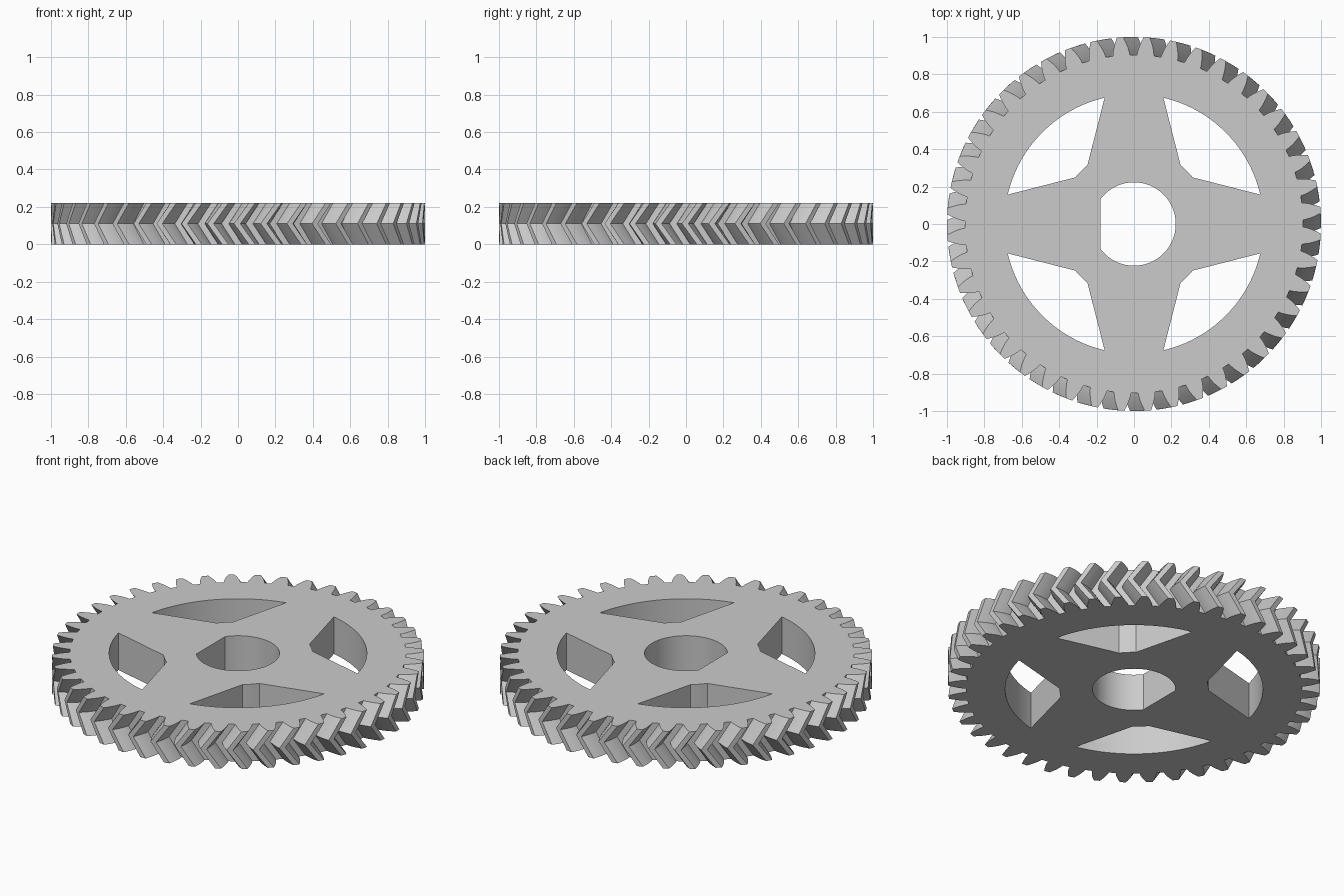
import bpy, bmesh
from math import pi, sin, cos, tan, acos, sqrt, radians, atan2

cube = bpy.data.objects.get("Cube")
if cube:
    bpy.data.objects.remove(cube, do_unlink=True)

TEETH = 44
HEIGHT = 0.22
TIP_R = 1.0
PITCH_R = TIP_R / (1 + 2 / TEETH)
ROOT_R = PITCH_R - 1.2 * (TIP_R - PITCH_R)
BASE_R = PITCH_R * cos(radians(20))
TWIST = radians(200 / TEETH)      # clockwise turn of the middle layer
PHASE = pi / TEETH + radians(0.2)


def polar(r, a):
    return (r * cos(a), r * sin(a))


def involute(r):
    a = acos(BASE_R / r)
    return tan(a) - a


def tooth_half_angle(r):
    return pi / (2 * TEETH) + involute(PITCH_R) - involute(r)


def gear_outline():
    steps = 5
    radii = [ROOT_R + (TIP_R - ROOT_R) * i / steps for i in range(steps + 1)]
    points = []
    for t in range(TEETH):
        mid = PHASE + 2 * pi * t / TEETH
        points += [polar(r, mid - tooth_half_angle(r)) for r in radii]
        points += [polar(r, mid + tooth_half_angle(r)) for r in reversed(radii)]
    return points


def arc(r, start, end, count):
    return [polar(r, start + (end - start) * i / count) for i in range(count + 1)]


def bore_outline():
    r, flat = 0.223, 0.178
    end = pi - acos(flat / r)
    return arc(r, -end, end, 72)


def window_outline(turn):
    # Outer arc under the rim, straight spoke sides, short arc round the hub
    rim, hub = 0.693, 0.401
    a, b = atan2(0.157, 0.675), atan2(0.25, 0.315)
    return (arc(rim, turn + a, turn + pi / 2 - a, 32)
            + arc(hub, turn + pi / 2 - b, turn + b, 3))


def add_walls(bm, outline, layers):
    """Stack copies of an outline at (z, turn) layers; return the end edge loops."""
    rings = []
    for z, turn in layers:
        c, s = cos(turn), sin(turn)
        rings.append([bm.verts.new((x * c - y * s, x * s + y * c, z))
                      for x, y in outline])
    n = len(outline)
    for low, high in zip(rings, rings[1:]):
        for i in range(n):
            j = (i + 1) % n
            bm.faces.new((low[i], low[j], high[j], high[i]))
    return [[bm.edges.get((ring[i], ring[(i + 1) % n])) for i in range(n)]
            for ring in (rings[0], rings[-1])]


bm = bmesh.new()
flat_layers = [(0, 0), (HEIGHT, 0)]
chevron_layers = [(0, 0), (HEIGHT / 2, -TWIST), (HEIGHT, 0)]

# Toothed rim, bore and four spoke windows
loops = [add_walls(bm, gear_outline(), chevron_layers),
         add_walls(bm, bore_outline(), flat_layers)]
for k in range(4):
    loops.append(add_walls(bm, window_outline(k * pi / 2), flat_layers))

# Bottom and top faces, filled around the holes
for side, normal in ((0, (0, 0, -1)), (1, (0, 0, 1))):
    edges = [e for pair in loops for e in pair[side]]
    bmesh.ops.triangle_fill(bm, edges=edges, use_beauty=True, normal=normal)
bmesh.ops.recalc_face_normals(bm, faces=bm.faces[:])

mesh = bpy.data.meshes.new("herringbone_gear")
bm.to_mesh(mesh)
bm.free()
gear = bpy.data.objects.new("herringbone_gear", mesh)
bpy.context.collection.objects.link(gear)

# Plain grey material
grey = bpy.data.materials.new("light_grey")
grey.use_nodes = True
colour = (0.6, 0.6, 0.6, 1)
grey.diffuse_color = colour
grey.node_tree.nodes["Principled BSDF"].inputs["Base Color"].default_value = colour
mesh.materials.append(grey)

bpy.ops.object.select_all(action='DESELECT')
gear.select_set(True)
bpy.context.view_layer.objects.active = gear
bpy.ops.object.shade_smooth_by_angle(angle=radians(20))
